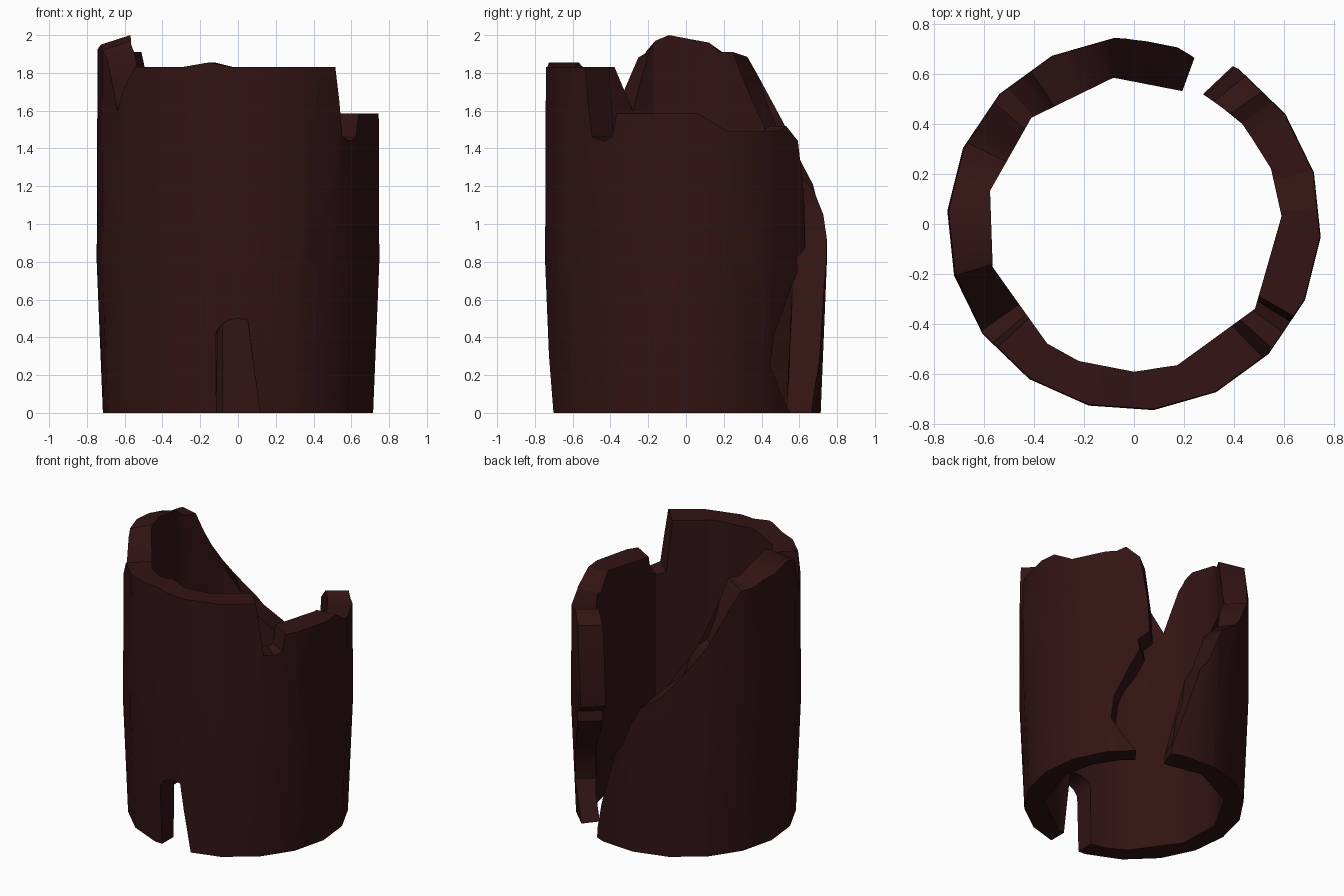
import bpy, bmesh, math

if "Cube" in bpy.data.objects:
    bpy.data.objects.remove(bpy.data.objects["Cube"])

# Unrolled outline of the wall: (angle in degrees, height)
door = [(260.7, 0), (260.7, .42), (262.8, .465), (266, .49), (270, .5),
        (274, .49), (277.2, .465), (279.3, .42), (279.3, 0)]
right_break = [(411, 0), (405, .1), (398, .25), (400, .42), (404, .52), (408, .63),
               (413, .75), (412, .82), (418, .88), (417, 1.1), (415, 1.28),
               (413, 1.44), (406, 1.52), (401, 1.49)]
right_top = [(377, 1.49), (365, 1.585), (330, 1.585), (328, 1.46), (324, 1.44),
             (318, 1.46), (314, 1.83)]
front_top = [(268, 1.83), (258, 1.855), (246, 1.83), (222, 1.83), (220, 1.46), (215, 1.44)]
left_top = [(210, 1.6), (206, 1.72), (200, 1.9), (196, 1.97), (189, 2.0), (168, 1.96),
            (162, 1.91), (154, 1.91), (148, 1.77), (145, 1.65), (139, 1.5)]
left_break = [(133, 1.47), (127, 1.37), (124, 1.25), (112, 1.15), (101, 1.05), (97, .95),
              (94, .86), (91, .76), (86, .68), (84, .5), (79, .35), (77, .2), (71, .08)]
outline = [(70, 0)] + door + right_break + right_top + front_top + left_top + left_break

OUTER = [16 + 20 * k for k in range(18)]
INNER = [3, 22, 42, 60, 98, 134, 167, 197, 234, 248, 270, 287, 325]


def facet_radius(angle, corners, r):
    """Radius of a many-sided ring at an angle."""
    a = angle % 360
    ring = [corners[-1] - 360] + corners + [corners[0] + 360]
    for lo, hi in zip(ring, ring[1:]):
        if lo <= a <= hi:
            half = math.radians((hi - lo) / 2)
            return r * math.cos(half) / math.cos(math.radians(a - (lo + hi) / 2))
    return r


def polar(angle, r, z):
    t = math.radians(angle)
    return (r * math.cos(t), r * math.sin(t), z)


def outer_point(a, z):
    r = .717 + .033 * min(z / .8, 1) - .004 * max(0, z - .8)
    drop = .05 * min(1, max(0, z - 1.87) / .08)
    return polar(a, facet_radius(a, OUTER, r), z - drop)


def inner_point(a, z):
    r = facet_radius(a, INNER, .592)
    if abs(a - 270) < 9.5 and z < .51:            # straight door jambs
        a = 270 + (a - 270) * 1.22
    if z > .6:                                    # slanted face of the breach
        a += 4 * min(1, max(0, (a - 395) / 15))
    return polar(a, r, z)


# Flat sheet, cut along every facet corner
bm = bmesh.new()
bm.faces.new([bm.verts.new((a, z, 0)) for a, z in outline])
bmesh.ops.triangulate(bm, faces=bm.faces[:])
cuts = [((c + t, 0, 0), (1, 0, 0)) for c in OUTER + INNER for t in (0, 360)]
cuts += [((0, z, 0), (0, 1, 0)) for z in (.8, 1.3)]
for co, no in cuts:
    bmesh.ops.bisect_plane(bm, geom=bm.verts[:] + bm.edges[:] + bm.faces[:],
                           dist=1e-4, plane_co=co, plane_no=no)
bm.verts.index_update()

# Wrap the sheet round as an outer and inner skin and close the rim
n = len(bm.verts)
verts = [outer_point(v.co.x, v.co.y) for v in bm.verts]
verts += [inner_point(v.co.x, v.co.y) for v in bm.verts]
faces = []
for f in bm.faces:
    idx = [v.index for v in f.verts]
    faces += [idx, [i + n for i in reversed(idx)]]
for e in bm.edges:
    if e.is_boundary:
        loop = e.link_loops[0]
        i, j = loop.vert.index, loop.link_loop_next.vert.index
        faces.append([j, i, i + n, j + n])
bm.free()

mesh = bpy.data.meshes.new("ruined_tower_wall")
mesh.from_pydata(verts, [], faces)
mesh.update()
wall = bpy.data.objects.new("ruined_tower_wall", mesh)
bpy.context.collection.objects.link(wall)

# Consistent normals
bm = bmesh.new()
bm.from_mesh(mesh)
bmesh.ops.recalc_face_normals(bm, faces=bm.faces[:])
bm.to_mesh(mesh)
bm.free()

# Dark red stone
mat = bpy.data.materials.new("dark_red_stone")
mat.diffuse_color = (.033, .007, .007, 1)
mat.use_nodes = True
mat.node_tree.nodes["Principled BSDF"].inputs["Base Color"].default_value = mat.diffuse_color
mesh.materials.append(mat)

bpy.context.view_layer.objects.active = wall
wall.select_set(True)
bpy.ops.object.shade_smooth_by_angle(angle=math.radians(32))
